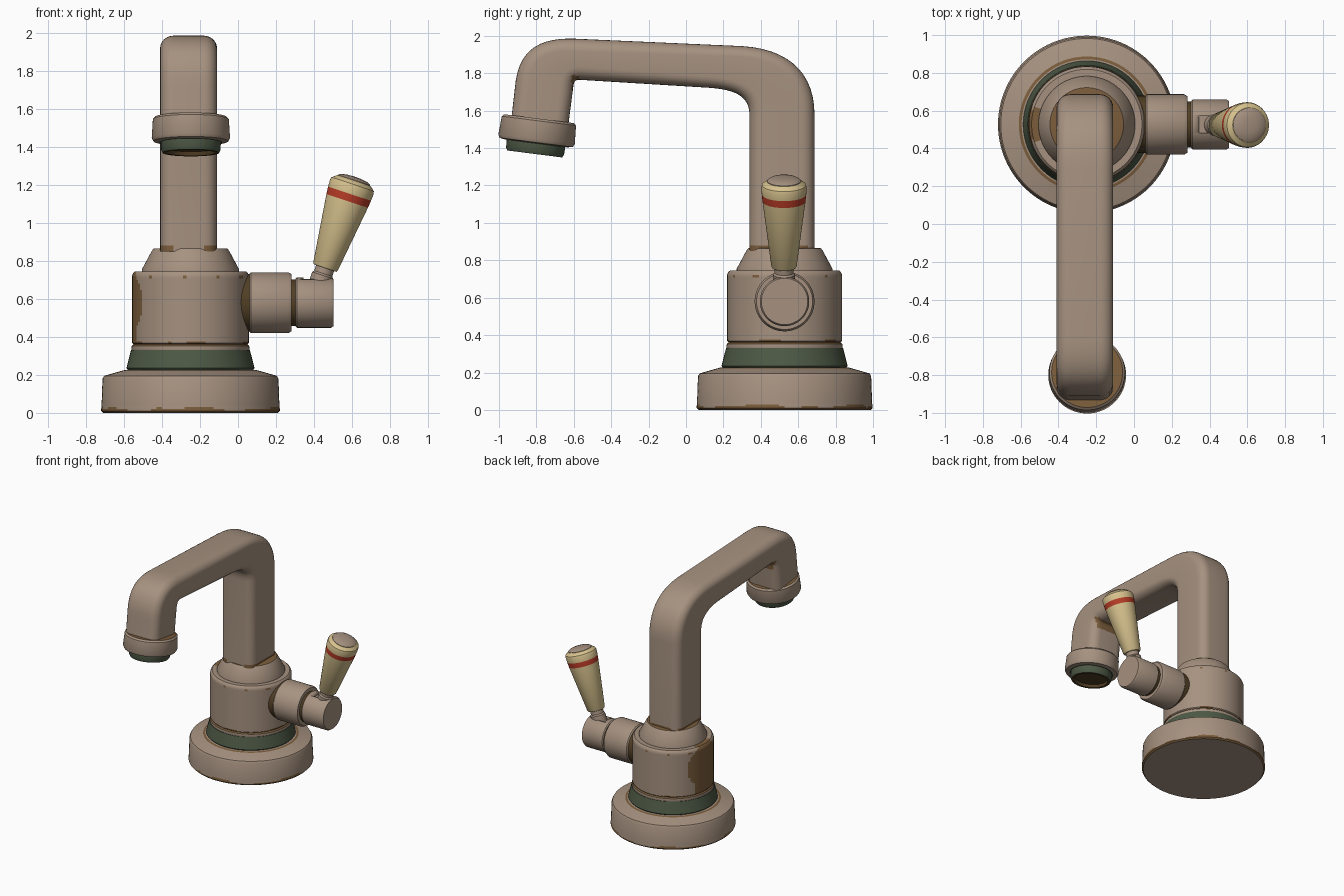
import bpy, bmesh, math
from mathutils import Vector, Matrix
from mathutils.geometry import interpolate_bezier

cube = bpy.data.objects.get("Cube")
if cube:
    bpy.data.objects.remove(cube, do_unlink=True)


def material(name, colour):
    m = bpy.data.materials.new(name)
    m.use_nodes = True
    m.diffuse_color = (*colour, 1)
    for node in m.node_tree.nodes:
        if node.type == 'BSDF_PRINCIPLED':
            node.inputs["Base Color"].default_value = (*colour, 1)
            node.inputs["Roughness"].default_value = 0.6
    return m


METAL = material("dull_metal", (0.38, 0.285, 0.215))
GREEN = material("green_patina", (0.075, 0.1, 0.06))
RUST = material("brown_rust", (0.2, 0.11, 0.045))
DARK = material("dark_rust", (0.085, 0.05, 0.018))
CREAM = material("cream_grip", (0.68, 0.54, 0.27))
RED = material("red_band", (0.48, 0.045, 0.02))


def finish(bm, name, mats, angle=35):
    bmesh.ops.recalc_face_normals(bm, faces=bm.faces)
    mesh = bpy.data.meshes.new(name)
    bm.to_mesh(mesh)
    bm.free()
    for m in mats:
        mesh.materials.append(m)
    obj = bpy.data.objects.new(name, mesh)
    bpy.context.collection.objects.link(obj)
    bpy.ops.object.select_all(action='DESELECT')
    obj.select_set(True)
    bpy.context.view_layer.objects.active = obj
    bpy.ops.object.shade_smooth_by_angle(angle=math.radians(angle))
    return obj


def bridge(bm, a, b):
    """Faces between two rings; a ring may be a single point."""
    n = max(len(a), len(b))
    out = []
    for i in range(n):
        j = (i + 1) % n
        quad = [a[i % len(a)], a[j % len(a)], b[j % len(b)], b[i % len(b)]]
        out.append(bm.faces.new(list(dict.fromkeys(quad))))
    return out


def lathe(name, origin, axis, profile, mats, rule=None, segs=64):
    """Revolve (radius, height) points around an axis; rule picks a material slot."""
    bm = bmesh.new()
    rings = []
    for r, h in profile:
        n = segs if r > 0 else 1
        rings.append([bm.verts.new((r * math.cos(math.tau * i / n),
                                    r * math.sin(math.tau * i / n), h)) for i in range(n)])
    for a, b in zip(rings, rings[1:]):
        for f in bridge(bm, a, b):
            if rule:
                f.material_index = int(rule(f.calc_center_median()))
    turn = Vector(axis).to_track_quat('Z', 'Y').to_matrix().to_4x4()
    bm.transform(Matrix.Translation(origin) @ turn)
    return finish(bm, name, mats)


CX, CY, VALVE_Z = -0.25, 0.527, 0.58
UP, SIDE = (0, 0, 1), (1, 0, 0)


def wave(p, k=1.0):
    a = math.atan2(p.y, p.x) * k
    return math.sin(5 * a) + 0.6 * math.sin(11 * a + 1) + 0.4 * math.sin(17 * a)


# Foot with a ragged rust line along its lower edge
lathe("base_foot", (CX, CY, 0), UP,
      [(0, 0), (0.46, 0), (0.47, 0.01), (0.47, 0.02), (0.469, 0.03), (0.468, 0.04),
       (0.463, 0.18), (0.455, 0.195), (0.36, 0.222), (0.345, 0.226), (0, 0.226)],
      [METAL, RUST],
      lambda p: 0 < p.z < 0.02 + 0.008 * wave(p) or (p.z > 0.222 and p.xy.length > 0.3), 96)

# Green gasket between foot and body
lathe("base_gasket", (CX, CY, 0), UP,
      [(0, 0.22), (0.325, 0.22), (0.337, 0.235), (0.313, 0.33), (0, 0.33)], [GREEN])

lathe("lower_collar", (CX, CY, 0), UP,
      [(0, 0.325), (0.308, 0.325), (0.311, 0.335), (0.309, 0.352), (0.3, 0.36), (0.3, 0.37), (0, 0.37)],
      [METAL, RUST], lambda p: p.z > 0.35)


# Main body, rusted where the side valve enters
def body_rust(p):
    near_valve = p.x > 0 and math.hypot(p.y, p.z - VALVE_Z) < 0.175
    drip = p.x > 0 and abs(p.y) < 0.12 and p.z < 0.44
    seam = p.z < 0.372 and wave(p) > 0.6
    rim = 0.71 < p.z < 0.72 and wave(p, 2) > 1.2
    return near_valve or drip or seam or rim


lathe("main_body", (CX, CY, 0), UP,
      [(0, 0.362), (0.3, 0.362), (0.307, 0.368), (0.307, 0.376)]
      + [(0.307, 0.376 + 0.017 * i) for i in range(1, 20)]
      + [(0.307, 0.708), (0.307, 0.722), (0.302, 0.736), (0.292, 0.745), (0, 0.745)],
      [METAL, RUST], body_rust, 96)

lathe("shoulder_cone", (CX, CY, 0), UP,
      [(0, 0.74), (0.256, 0.74), (0.256, 0.755), (0.205, 0.85), (0.195, 0.864), (0.185, 0.866), (0, 0.866)],
      [METAL, RUST], lambda p: p.z > 0.865)

# Spout: outer and inner side curves joined by rounded rectangular sections
def side_curve(start, back_bend, front_bend, end):
    pts = [start]
    for bend in (back_bend, front_bend):
        pts += interpolate_bezier(*[Vector(p) for p in bend], 14)
    return [Vector(p).to_2d() for p in pts + [end]]


outer = side_curve((0.687, 0.895),
                   [(0.687, 1.58), (0.687, 1.80), (0.55, 1.93), (0.30, 1.945)],
                   [(-0.60, 1.985), (-0.78, 1.99), (-0.90, 1.93), (-0.915, 1.72)], (-0.937, 1.53))
inner = side_curve((0.34, 0.895),
                   [(0.34, 1.57), (0.34, 1.67), (0.28, 1.71), (0.13, 1.722)],
                   [(-0.57, 1.765), (-0.60, 1.765), (-0.60, 1.75), (-0.605, 1.71)], (-0.632, 1.50))
for z in (0.88, 0.85):
    outer.insert(0, Vector((0.687, z)))
    inner.insert(0, Vector((0.34, z)))

bm = bmesh.new()
rings = []
for o, i in zip(outer, inner):
    centre, half = (o + i) / 2, (o - i).length / 2
    across = (o - i).normalized()
    r, ring = 0.07, []
    for corner, (sx, sy) in enumerate([(1, 1), (-1, 1), (-1, -1), (1, -1)]):
        for k in range(7):
            a = math.radians(90 * corner + 15 * k)
            x = sx * (0.15 - r) + r * math.cos(a)
            d = centre + across * (sy * (half - r) + r * math.sin(a))
            ring.append(bm.verts.new((-0.26 + x, d.x, d.y)))
    rings.append(ring)
for a, b in zip(rings, rings[1:]):
    for f in bridge(bm, a, b):
        p = f.calc_center_median()
        foot = p.z < 0.885 and wave(p - Vector((-0.26, 0.51, 0))) > (-0.6 if p.z < 0.87 else 0.3)
        crook = -0.612 < p.y < -0.565 and 1.70 < p.z < 1.79
        f.material_index = int(foot or crook)
bm.faces.new(rings[0])
bm.faces.new(rings[-1])
finish(bm, "spout", [METAL, RUST], 40)

# Nozzle collar with patinated insert and a recessed mouth
def nozzle_slot(p):
    if p.z > 0.128 and p.xy.length < 0.175:
        return 2 if p.z > 0.165 and p.xy.length < 0.138 else 1
    return 3 if p.z < 0.004 else 0


lathe("nozzle", (-0.26 + 0.012, -0.785, 1.557), (0, -0.127, -1),
      [(0, 0), (0.188, 0), (0.2, 0.012), (0.206, 0.11), (0.197, 0.128), (0.168, 0.133),
       (0.158, 0.133), (0.156, 0.175), (0.148, 0.19), (0.128, 0.19), (0.122, 0.168), (0, 0.168)],
      [METAL, GREEN, DARK, RUST], nozzle_slot)

# Side valve: rusty joint, barrel, neck and hub
lathe("valve_joint", (0, CY, VALVE_Z), SIDE,
      [(0, -0.03), (0.152, -0.03), (0.152, 0.065), (0, 0.065)], [DARK])
lathe("valve_barrel", (0, CY, VALVE_Z), SIDE,
      [(0, 0.06), (0.152, 0.06), (0.16, 0.068), (0.16, 0.265), (0.15, 0.282), (0, 0.282)], [METAL])
lathe("valve_neck", (0, CY, VALVE_Z), SIDE,
      [(0, 0.27), (0.122, 0.27), (0.122, 0.315), (0, 0.315)], [DARK])
hub = lathe("valve_hub", (0, CY, VALVE_Z), SIDE,
            [(0, 0.303), (0.125, 0.303), (0.132, 0.31), (0.132, 0.49), (0.124, 0.502), (0, 0.502)],
            [METAL])

# Slot in the hub for the lever
bm = bmesh.new()
bmesh.ops.create_cube(bm, size=1, matrix=Matrix.Translation((0.405, CY, 0.735))
                      @ Matrix.Diagonal((0.12, 0.09, 0.1, 1)))
cutter = finish(bm, "slot_cutter", [METAL])
cutter.hide_render = True
bpy.context.view_layer.objects.active = hub
cut = hub.modifiers.new("lever_slot", 'BOOLEAN')
cut.operation, cut.object, cut.solver = 'DIFFERENCE', cutter, 'EXACT'
bpy.ops.object.modifier_apply(modifier=cut.name)
bpy.data.objects.remove(cutter, do_unlink=True)

# Lever: stem, tapered grip with a band, and end cap
LEVER_AT, LEVER = (0.458, CY - 0.003, 0.762), (0.313, 0, 0.95)
lathe("lever_stem", LEVER_AT, LEVER,
      [(0, -0.13), (0.058, -0.13), (0.058, -0.04), (0.05, -0.03), (0.05, 0.01), (0, 0.01)], [METAL], segs=32)
lathe("lever_grip", LEVER_AT, LEVER,
      [(0, 0), (0.062, 0), (0.068, 0.008), (0.115, 0.372), (0.119, 0.412), (0.121, 0.45),
       (0.117, 0.465), (0.092, 0.485), (0, 0.485)],
      [CREAM, RED], lambda p: 0.373 < p.z < 0.411, 48)
lathe("lever_cap", LEVER_AT, LEVER,
      [(0, 0.475), (0.09, 0.475), (0.09, 0.488), (0.075, 0.498), (0.04, 0.504), (0, 0.506)], [METAL], segs=48)
